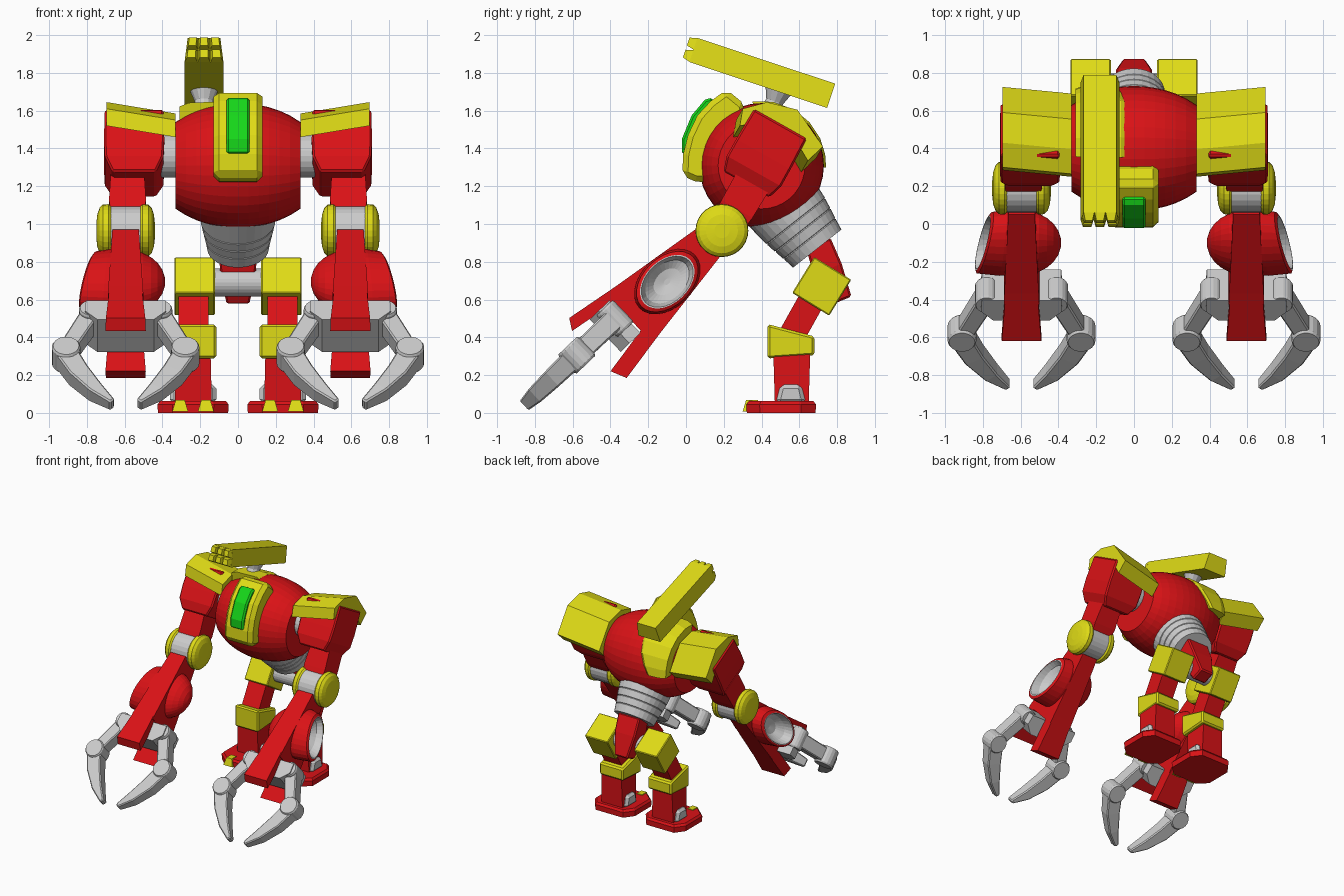
import bpy, bmesh, math
from math import sin, cos, pi, radians

if "Cube" in bpy.data.objects:
    bpy.data.objects.remove(bpy.data.objects["Cube"])


def colour(name, rgb):
    m = bpy.data.materials.new(name)
    m.diffuse_color = (*rgb, 1)
    m.use_nodes = True
    m.node_tree.nodes["Principled BSDF"].inputs["Base Color"].default_value = m.diffuse_color
    return m


RED = colour("red", (0.70, 0.006, 0.008))
YELLOW = colour("yellow", (0.74, 0.71, 0.008))
GREY = colour("light grey", (0.60, 0.60, 0.60))
GREEN = colour("green", (0.008, 0.68, 0.01))


def loft(name, rings, mat, bevel=0.0, mirror=False, gap_mats=None):
    """Skin a list of equal rings, cap both ends."""
    bm = bmesh.new()
    vs = [[bm.verts.new(p) for p in r] for r in rings]
    n = len(vs[0])
    for k in range(len(vs) - 1):
        for i in range(n):
            j = (i + 1) % n
            f = bm.faces.new((vs[k][i], vs[k][j], vs[k + 1][j], vs[k + 1][i]))
            f.material_index = gap_mats[k] if gap_mats else 0
    bm.faces.new(vs[0])
    cap = bm.faces.new(vs[-1])
    cap.material_index = gap_mats[-1] if gap_mats else 0
    bmesh.ops.recalc_face_normals(bm, faces=bm.faces)
    me = bpy.data.meshes.new(name)
    bm.to_mesh(me)
    bm.free()
    for m in (mat if isinstance(mat, list) else [mat]):
        me.materials.append(m)
    ob = bpy.data.objects.new(name, me)
    bpy.context.collection.objects.link(ob)
    if bevel:
        b = ob.modifiers.new("bevel", 'BEVEL')
        b.width, b.segments, b.limit_method = bevel, 1, 'ANGLE'
        b.angle_limit = radians(40)
    if mirror:
        ob.modifiers.new("mirror", 'MIRROR')
    return ob


def prism(name, profile, x0, x1, mat, **kw):
    """Side-view (y, z) outline swept across x."""
    return loft(name, [[(x, y, z) for y, z in profile] for x in (x0, x1)], mat, **kw)


def lathe_x(name, y, z, stations, mat, n=24, **kw):
    """Revolve (x, radius) stations about an axis along x."""
    return loft(name, [[(x, y + r * cos(2 * pi * i / n), z + r * sin(2 * pi * i / n))
                        for i in range(n)] for x, r in stations], mat, **kw)


def limb(name, cx, secs, mat, **kw):
    """Box sections along a path in the y-z plane: (y, z, half x, half depth)."""
    dy, dz = secs[-1][0] - secs[0][0], secs[-1][1] - secs[0][1]
    l = math.hypot(dy, dz)
    ny, nz = -dz / l, dy / l
    rings = [[(cx + a * w, y + b * h * ny, z + b * h * nz)
              for a, b in ((-1, -1), (1, -1), (1, 1), (-1, 1))] for y, z, w, h in secs]
    return loft(name, rings, mat, **kw)


# --- torso: wide ball with flat sides
st = [(x, 0.33 * math.sqrt(1 - (x / 0.46) ** 2)) for x in [-0.33 + 0.055 * i for i in range(13)]]
lathe_x("torso", 0.4, 1.31, st, RED, n=36)

# --- ribbed waist, leaning backwards
rings = []
for t, r in ((-0.3, .215), (.30, .198), (.31, .192), (.33, .196), (.52, .187), (.53, .181),
             (.55, .185), (.74, .175), (.75, .169), (.77, .173), (1, .163)):
    cy, cz = 0.53 + 0.165 * t, 1.08 - 0.21 * t
    rings.append([(r * cos(a), cy + .786 * r * sin(a), cz + .618 * r * sin(a))
                  for a in [2 * pi * i / 28 for i in range(28)]])
loft("waist", rings, GREY)
limb("pelvis", 0, [(0.70, 0.90, 0.10, 0.07), (0.75, 0.76, 0.095, 0.08), (0.825, 0.595, 0.06, 0.055)],
     RED, bevel=0.01)
lathe_x("hip_axle", 0.72, 0.69, [(-0.2, 0.075), (0.2, 0.075)], GREY)

# --- face plate and green window
prism("face_plate", [(-.02, 1.255), (-.015, 1.37), (.01, 1.47), (.06, 1.575), (.13, 1.65), (.215, 1.712),
                     (.315, 1.63), (.3, 1.4), (.13, 1.22), (.05, 1.225)], -.13, .13, YELLOW, bevel=.03)
prism("face_window", [(-.022, 1.37), (-.022, 1.45), (.03, 1.575), (.10, 1.658), (.14, 1.67),
                      (.16, 1.6), (.08, 1.37)], -.062, .062, GREEN, bevel=.012)

# --- saddle on the back that carries the cannon
rings = []
for a, xr in ((98, -.05), (80, -.05), (60, -.05), (42, -.05), (25, -.07), (10, -.11), (-2, -.15)):
    c, s = cos(radians(a)), sin(radians(a))
    rings.append([(x, .4 + r * c, 1.31 + r * s)
                  for x, r in ((-.31, .2), (-.31, .315), (-.26, .335), (xr - .02, .342), (xr, .33), (xr, .2))])
loft("cannon_saddle", rings, YELLOW)
rings = [[(-.18 + r * cos(2 * pi * i / 12), y + r * .9 * sin(2 * pi * i / 12), z - r * .3 * sin(2 * pi * i / 12))
          for i in range(12)] for y, z, r in ((.44, 1.60, .05), (.47, 1.65, .05), (.50, 1.74, .09))]
loft("cannon_mount", rings, GREY)


# --- cannon: long box with six tapered muzzles
def gun(x, u, v):
    return (-.18 + x * (1 - .16 * v / .135), -.02 + .949 * u + .316 * v, 1.87 - .316 * u + .949 * v)


def gun_block(name, x0, x1, v0, v1, secs):
    loft(name, [[gun(x, u, v) for x, v in ((x0 + s, v0 + s), (x1 - s, v0 + s), (x1 - s, v1 - s), (x0 + s, v1 - s))]
                for u, s in secs], YELLOW)


gun_block("cannon_body", -.103, .103, 0, .135, ((.04, 0), (.808, 0)))
for i in range(3):
    for j in range(2):
        x, v = -.103 + i * .0687, j * .0675
        gun_block("cannon_muzzle", x, x + .0687, v, v + .0675, ((.045, 0), (0, .012)))

# --- shoulders
lathe_x("shoulder_axle", 0.40, 1.36, [(-.42, .115), (.42, .115)], GREY)
pad = [(.285, 1.52), (.30, 1.61), (.43, 1.645), (.59, 1.605), (.725, 1.41), (.645, 1.335), (.56, 1.48), (.40, 1.54)]
loft("shoulder_pad", [[(x, y + dy, z + dz) for y, z in pad]
                      for x, dy, dz in ((.33, -.035, -.06), (.695, 0, 0))], YELLOW, mirror=True)
limb("shoulder_block", .55, [(.50, 1.53, .155, .16), (.41, 1.37, .16, .165), (.36, 1.28, .155, .165),
                             (.32, 1.21, .115, .14)], RED, bevel=.01, mirror=True)
limb("upper_arm", .585, [(.38, 1.27, .085, .10), (.27, 1.08, .098, .095), (.22, 1.0, .085, .085)],
     RED, mirror=True)

# --- elbows
EX = .595
lathe_x("elbow", .19, .965, [(EX - .09, .13), (EX + .09, .13)], GREY, mirror=True)
for s in (-1, 1):
    lathe_x("elbow_cap", .19, .965, [(EX + s * x, r) for x, r in
            ((.078, .13), (.09, .14), (.12, .138), (.138, .12), (.15, .085), (.155, .04))],
            YELLOW, n=28, mirror=True)


# --- forearm frame: x across, u towards the hand, v up off the arm
def arm(x, u, v):
    return (EX + x, .11 - .722 * u - .691 * v, .895 - .691 * u + .722 * v)


def arm_block(name, secs, mat, **kw):
    """Sections along u: (u, low v, high v, half x)."""
    loft(name, [[arm(x, u, v) for x, v in ((-w, a), (w, a), (w, b), (-w, b))] for u, a, b, w in secs],
         mat, mirror=True, **kw)


arm_block("forearm", [(-.01, -.097, .097, .07), (.57, -.180, .180, .094)], RED)
for name, s in (("forearm_upper_prong", 1), ("forearm_lower_prong", -1)):
    inner = .115 if s > 0 else .09
    prof = [(.50, s * .05), (.50, s * .17), (.798, s * .22), (.835, s * (inner + .045)), (.57, s * inner)]
    loft(name, [[arm(k * (.05 + .068 * u), u, v) for u, v in prof] for k in (-1, 1)],
         RED, mirror=True)


# --- round pod through the forearm: dome inside, slanted grey dish outside
def pod_ring(x, k, slant=0.0, n=28):
    ring = []
    for i in range(n):
        a = 2 * pi * i / n
        u, v = .20 * k * cos(a), .135 * k * sin(a)
        ring.append(arm(x + slant * u, .29 + u, v))
    return ring


rings = [pod_ring(-.21 * cos(radians(a)), sin(radians(a))) for a in (8, 22, 36, 50, 64, 78, 90)]
rings += [pod_ring(.10, 1.02, .1), pod_ring(.195, .95, .25), pod_ring(.205, .84, .25),
          pod_ring(.205, .80, .25), pod_ring(.15, .68, .2), pod_ring(.115, .42, .1), pod_ring(.105, .1)]
loft("forearm_pod", rings, [RED, GREY], mirror=True, gap_mats=[0] * 9 + [1] * 5)

# --- claw hand
palm = [(-.21, .58), (.21, .58), (.215, .66), (.15, .725), (-.15, .725), (-.215, .66)]
loft("palm", [[arm(x, u, v) for x, u in palm] for v in (-.098, .14)], GREY, mirror=True)


def knuckle(name, x, u, r, v0, v1):
    loft(name, [[arm(x + k * cos(2 * pi * i / 18), u + k * sin(2 * pi * i / 18), v) for i in range(18)]
                for v, k in ((v0, r * .9), (v0 + .012, r), (v1 - .012, r), (v1, r * .9))], GREY, mirror=True)


def finger(name, secs):
    """Tapered bar in the x-u plane: (x, u, half width, half thickness)."""
    rings = []
    for i, (x, u, w, h) in enumerate(secs):
        p, q = secs[max(i - 1, 0)], secs[min(i + 1, len(secs) - 1)]
        dx, du = q[0] - p[0], q[1] - p[1]
        l = math.hypot(dx, du)
        nx, nu = -du / l * w, dx / l * w
        rings.append([arm(x + a * nx, u + a * nu, .05 + b * h)
                      for a, b in ((-1, -1), (1, -1), (1, 1), (-1, 1))])
    loft(name, rings, GREY, bevel=.008, mirror=True)


for s in (-1, 1):
    knuckle("claw_root", s * .185, .625, .062, -.03, .13)
    knuckle("claw_knuckle", s * .315, .905, .076, -.02, .12)
    finger("claw_link", [(s * .185, .625, .05, .058), (s * .315, .905, .045, .055)])
    finger("claw_finger", [(s * .322, .91, .06, .058), (s * .25, 1.06, .055, .054),
                           (s * .16, 1.19, .04, .047), (s * .07, 1.285, .016, .034)])

# --- legs
LX = .23
limb("hip_guard", LX, [(.777, .765, .107, .115), (.66, .575, .107, .115)], YELLOW, bevel=.006, mirror=True)
limb("thigh", LX + .005, [(.70, .66, .08, .07), (.555, .40, .08, .07)], RED, mirror=True)
prism("knee_guard", [(.432, .47), (.68, .405), (.68, .305), (.432, .288)], .115, .335, YELLOW,
      bevel=.012, mirror=True)
limb("shin", LX + .007, [(.56, .40, .09, .10), (.56, .06, .098, .09)], RED, mirror=True)
prism("ankle", [(.475, .05), (.50, .15), (.61, .15), (.635, .05)], .115, .36, GREY, bevel=.02, mirror=True)

# --- feet and toes
FX = .238
sole = [(-.11, .32), (.11, .32), (.188, .39), (.188, .61), (.13, .688), (-.13, .688), (-.188, .61), (-.188, .39)]
loft("foot", [[(FX + x * k, .505 + (y - .505) * k, z) for x, y in sole]
              for z, k in ((0, .99), (.045, 1), (.062, .93))], RED, mirror=True)
for s in (-1, 1):
    loft("toe", [[(FX + s * .068 + a * w, y, z) for a, y in ((-1, y0), (1, y0), (1, .38), (-1, .38))]
                 for z, w, y0 in ((.008, .042, .30), (.068, .024, .318))], YELLOW, mirror=True)
